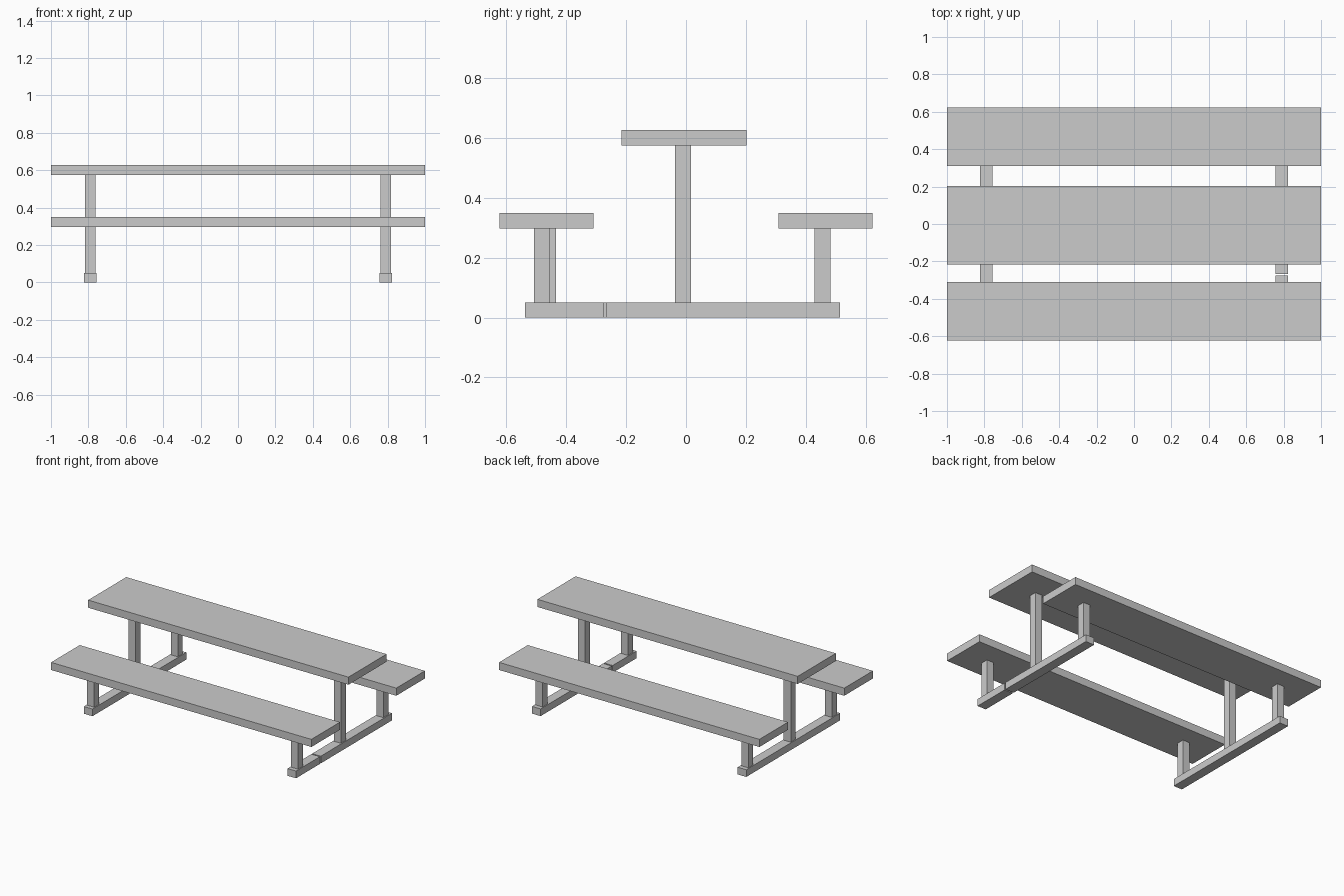
import bpy
import bmesh
from mathutils import Matrix, Vector

if "Cube" in bpy.data.objects:
    bpy.data.objects.remove(bpy.data.objects["Cube"])


def box(name, x, y, z):
    """Box from (min, max) ranges on each axis."""
    lo, hi = Vector((x[0], y[0], z[0])), Vector((x[1], y[1], z[1]))
    bm = bmesh.new()
    bmesh.ops.create_cube(bm, size=1, matrix=Matrix.Diagonal((*(hi - lo), 1)))
    mesh = bpy.data.meshes.new(name)
    bm.to_mesh(mesh)
    bm.free()
    obj = bpy.data.objects.new(name, mesh)
    obj.location = (lo + hi) / 2
    bpy.context.collection.objects.link(obj)
    return obj


FOOT_TOP, BENCH_Z, TABLE_Z, THICK = 0.05, 0.297, 0.574, 0.053

# Table top and the two benches
box("table_top", (-1, 1), (-0.216, 0.202), (TABLE_Z, TABLE_Z + THICK))
box("front_bench", (-1, 1), (-0.623, -0.309), (BENCH_Z, BENCH_Z + THICK))
box("back_bench", (-1, 1), (0.309, 0.623), (BENCH_Z, BENCH_Z + THICK))

# Trestle frames: the right one has its front end slipped outward
for side, cx, slip in (("left", -0.79, 0.0), ("right", 0.79, -0.02)):
    post_x = (cx - 0.027, cx + 0.027)
    foot_x = (cx - 0.033, cx + 0.033)
    posts = (("front", -0.461 + slip, BENCH_Z),
             ("centre", -0.010, TABLE_Z),
             ("back", 0.456, BENCH_Z))
    for label, cy, top in posts:
        box(f"{side}_{label}_post", post_x, (cy - 0.027, cy + 0.027), (FOOT_TOP, top))

    # Ground rail, split on the right side
    if slip:
        box(f"{side}_foot_front", foot_x, (-0.538, -0.276), (0, FOOT_TOP))
        box(f"{side}_foot_back", foot_x, (-0.267, 0.514), (0, FOOT_TOP))
    else:
        box(f"{side}_foot", foot_x, (-0.516, 0.514), (0, FOOT_TOP))
